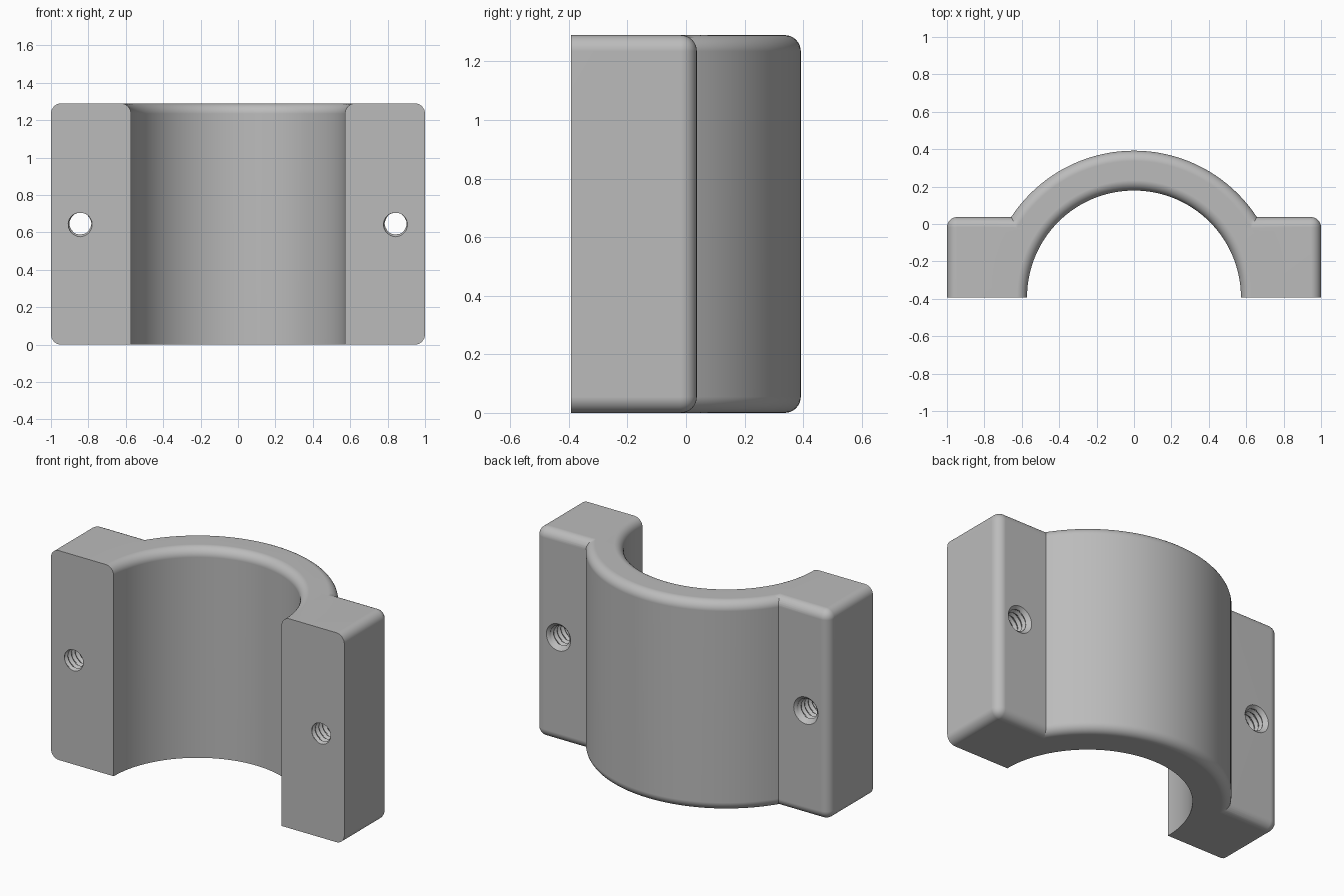
import bpy, bmesh, math

if "Cube" in bpy.data.objects:
    bpy.data.objects.remove(bpy.data.objects["Cube"], do_unlink=True)

HEIGHT = 1.29
FRONT, FLANGE_BACK = -0.393, 0.037      # y of the split face and of the flange backs
R_IN, R_OUT = 0.572, 0.785              # bore and outer saddle radius
FILLET = 0.055
HOLE_X, HOLE_Z = 0.843, 0.647

grey = bpy.data.materials.new("plain grey")
grey.use_nodes = True
grey.diffuse_color = (0.5, 0.5, 0.5, 1)
grey.node_tree.nodes["Principled BSDF"].inputs["Base Color"].default_value = (0.5, 0.5, 0.5, 1)


def finish(name, bm):
    bmesh.ops.recalc_face_normals(bm, faces=bm.faces)
    mesh = bpy.data.meshes.new(name)
    bm.to_mesh(mesh)
    bm.free()
    mesh.materials.append(grey)
    obj = bpy.data.objects.new(name, mesh)
    bpy.context.collection.objects.link(obj)
    return obj


def box(name, low, high, bevel=0):
    bm = bmesh.new()
    bmesh.ops.create_cube(bm, size=1)
    for v in bm.verts:
        v.co = [l + (c + 0.5) * (h - l) for c, l, h in zip(v.co, low, high)]
    if bevel:
        bmesh.ops.bevel(bm, geom=bm.edges[:], offset=bevel, segments=8,
                        profile=0.5, affect='EDGES')
    return finish(name, bm)


def round_solid(name, heights, radius_at, steps):
    """Closed solid around z; radius_at(index, angle) gives its outline."""
    bm = bmesh.new()
    rings = []
    for i, z in enumerate(heights):
        ring = []
        for k in range(steps):
            a = math.tau * k / steps
            r = radius_at(i, a)
            ring.append(bm.verts.new((r * math.cos(a), r * math.sin(a), z)))
        rings.append(ring)
    for a, b in zip(rings, rings[1:]):
        for k in range(steps):
            n = (k + 1) % steps
            bm.faces.new((a[k], a[n], b[n], b[k]))
    bm.faces.new(rings[0][::-1])
    bm.faces.new(rings[-1])
    return finish(name, bm)


def lathe(name, profile):
    obj = round_solid(name, [z for r, z in profile], lambda i, a: profile[i][0], 128)
    obj.location.y = FRONT
    return obj


def arc(r, z, start, end, n=8):
    angles = [math.radians(start + (end - start) * i / n) for i in range(n + 1)]
    return [(r + FILLET * math.cos(a), z + FILLET * math.sin(a)) for a in angles]


def combine(target, tool, operation):
    mod = target.modifiers.new(operation.lower(), 'BOOLEAN')
    mod.operation, mod.object, mod.solver = operation, tool, 'EXACT'
    bpy.context.view_layer.objects.active = target
    bpy.ops.object.modifier_apply(modifier=mod.name)
    bpy.data.objects.remove(tool, do_unlink=True)


# Rounded flange block joined with the rounded saddle drum
clamp = box("clamp_half", (-1, -0.7, 0), (1, FLANGE_BACK, HEIGHT), FILLET)
drum = lathe("saddle_drum", arc(R_OUT - FILLET, FILLET, -90, 0)
             + arc(R_OUT - FILLET, HEIGHT - FILLET, 0, 90))
combine(clamp, drum, 'UNION')

# Bore, sharp at the bottom and flared at the top
bore = lathe("bore_cutter", [(R_IN, -0.1)]
             + arc(R_IN + FILLET, HEIGHT - FILLET, 180, 90)
             + [(R_IN + FILLET, HEIGHT + 0.1)])
combine(clamp, bore, 'DIFFERENCE')

# Flat split face
combine(clamp, box("split_cutter", (-2, -2, -1), (2, FRONT, 2)), 'DIFFERENCE')

# Threaded, countersunk screw holes
PITCH, SAMPLES = 0.035, 6
depths = [FRONT - 0.03 + i * PITCH / SAMPLES for i in range(88)]


def thread_radius(i, angle):
    phase = (depths[i] / PITCH - angle / math.tau) % 1
    groove = 0.057 + 0.014 * (1 - abs(2 * phase - 1))
    return max(groove, 0.083 + depths[i] - FLANGE_BACK)


for side in (-1, 1):
    screw = round_solid("screw_cutter", depths, thread_radius, 32)
    screw.rotation_euler.x = -math.pi / 2
    screw.location = (side * HOLE_X, 0, HOLE_Z)
    bpy.context.view_layer.update()
    combine(clamp, screw, 'DIFFERENCE')

# Smooth curves, flat planes and crisp edges
bpy.ops.object.select_all(action='DESELECT')
clamp.select_set(True)
bpy.context.view_layer.objects.active = clamp
bpy.ops.object.shade_smooth_by_angle(angle=math.radians(30))
weighted = clamp.modifiers.new("flat_normals", 'WEIGHTED_NORMAL')
weighted.keep_sharp = True
